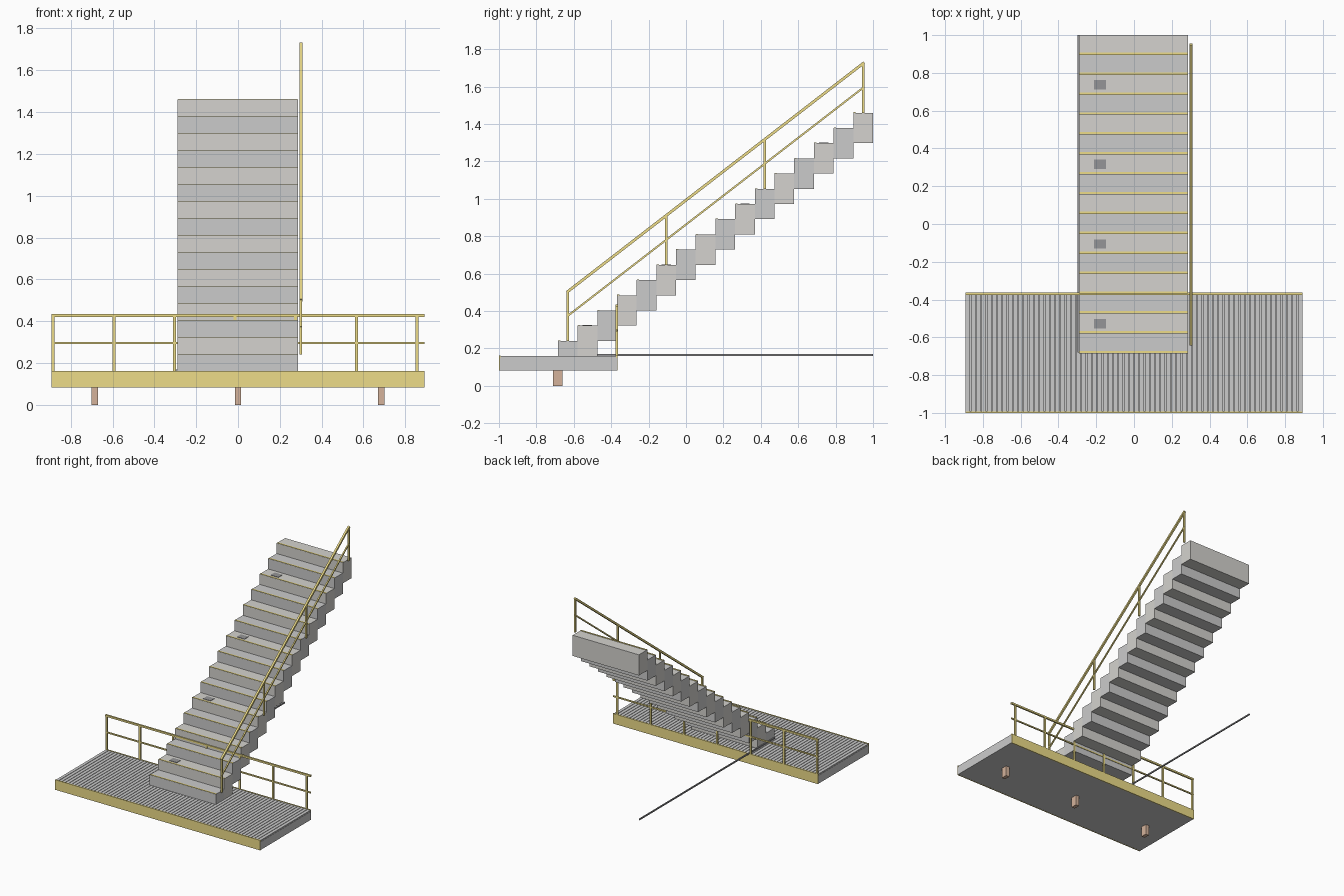
import bpy
from mathutils import Vector

if "Cube" in bpy.data.objects:
    bpy.data.objects.remove(bpy.data.objects["Cube"])


def material(name, r, g, b):
    m = bpy.data.materials.new(name)
    m.diffuse_color = (r, g, b, 1)
    m.use_nodes = True
    m.node_tree.nodes["Principled BSDF"].inputs["Base Color"].default_value = m.diffuse_color
    return m


YELLOW = material("safety_yellow", 0.85, 0.72, 0.25)
STEEL = material("steel", 0.52, 0.53, 0.54)
DARK = material("dark_plate", 0.3, 0.3, 0.31)
BROWN = material("brown_foot", 0.66, 0.45, 0.33)
STONE = [material("stone_dark", 0.58, 0.57, 0.55), material("stone_light", 0.66, 0.65, 0.62)]


def mesh(name, verts, faces, mat):
    me = bpy.data.meshes.new(name)
    me.from_pydata(verts, [], faces)
    me.materials.append(mat)
    ob = bpy.data.objects.new(name, me)
    bpy.context.collection.objects.link(ob)
    return ob


FACES = [(0, 1, 3, 2), (4, 6, 7, 5), (0, 4, 5, 1), (2, 3, 7, 6), (0, 2, 6, 4), (1, 5, 7, 3)]


def box(name, x0, x1, y0, y1, z0, z1, mat):
    verts = [(x, y, z) for x in (x0, x1) for y in (y0, y1) for z in (z0, z1)]
    return mesh(name, verts, FACES, mat)


def sloped_bar(name, a, b, t, mat):
    # square bar from a to b in a plane of constant x
    a, b = Vector(a), Vector(b)
    d = (b - a).normalized()
    side = Vector((1, 0, 0))
    up = side.cross(d)
    h = t / 2
    verts = [p + side * s * h + up * u * h for s in (-1, 1) for p in (a, b) for u in (-1, 1)]
    return mesh(name, verts, FACES, mat)


# Platform: slab, grating bars, yellow fascias and feet
W = 0.893
BACK = -0.37
box("platform_slab", -W, W, -0.995, BACK, 0.083, 0.148, STEEL)
N = 64
pitch = 2 * W / N
for i in range(N):
    x = -W + i * pitch
    box("grating_bar", x + 0.002, x + pitch - 0.002, -0.993, BACK - 0.002, 0.147, 0.158, STEEL)
for name, y in (("front_fascia", -1.0), ("back_fascia", BACK - 0.003)):
    box(name, -W, W, y, y + 0.008, 0.082, 0.161, YELLOW)
for x in (-0.685, 0, 0.685):
    box("foot", x - 0.015, x + 0.015, -0.71, -0.66, 0, 0.084, BROWN)

# Platform guard rail
box("guard_top_rail", -W, W, BACK - 0.007, BACK + 0.007, 0.42, 0.434, YELLOW)
box("guard_mid_rail", -W, W, BACK - 0.005, BACK + 0.005, 0.291, 0.301, YELLOW)
for i in range(7):
    x = -0.884 + i * 0.29
    box("guard_post", x - 0.007, x + 0.007, BACK - 0.006, BACK + 0.006, 0.16, 0.422, YELLOW)

# Steps with nosings and small plates
RUN, RISE, Y0, FLOOR = 0.1053, 0.0813, -0.685, 0.16
for i in range(16):
    y = Y0 + i * RUN
    top = 0.24 + i * RISE
    box("step", -0.29, 0.286, y, y + RUN, max(FLOOR, top - 2 * RISE), top, STONE[i % 2])
    box("step_nosing", -0.288, 0.284, y + 0.001, y + 0.013, top - 0.002, top + 0.003, YELLOW)
    if i % 4 == 1:
        c = y + RUN / 2
        box("step_plate", -0.213, -0.147, c - 0.025, c + 0.025, top - 0.002, top + 0.003, DARK)

# Thin floor-level bar running back under the left side of the stairs
box("floor_bar", -0.298, -0.289, -0.68, 1.0, 0.16, 0.17, DARK)

# Stair handrail
RX = 0.301
for i in (0, 5, 10, 15):
    y = Y0 + (i + 0.5) * RUN
    z = 0.24 + i * RISE
    box("handrail_post", RX - 0.006, RX + 0.006, y - 0.006, y + 0.006, z, z + 0.268, YELLOW)
ya, yb = Y0 + 0.5 * RUN - 0.005, Y0 + 15.5 * RUN + 0.005
for name, h, t in (("handrail_top", 0.264, 0.015), ("handrail_mid", 0.134, 0.01)):
    sloped_bar(name, (RX, ya, 0.236 + h), (RX, yb, 0.244 + 15 * RISE + h), t, YELLOW)
